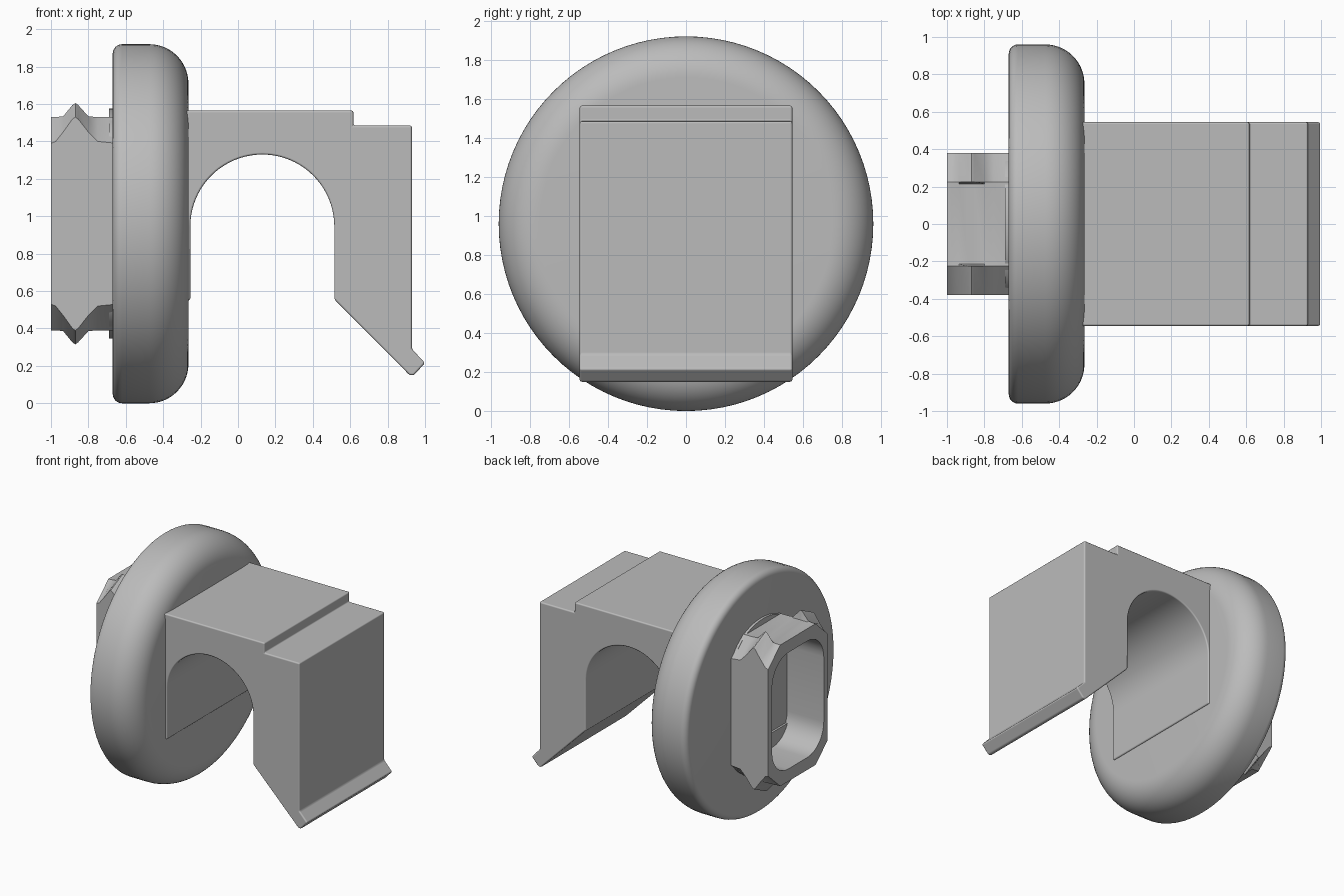
import bpy, bmesh
from math import sin, cos, pi, radians

cube = bpy.data.objects.get("Cube")
if cube:
    bpy.data.objects.remove(cube, do_unlink=True)

MID = 0.96  # height of the shared axis

grey = bpy.data.materials.new("plain grey")
grey.use_nodes = True
colour = (0.5, 0.5, 0.5, 1)
grey.diffuse_color = colour
grey.node_tree.nodes["Principled BSDF"].inputs["Base Color"].default_value = colour


def finish(name, bm, bevel=0, angle=35):
    bmesh.ops.recalc_face_normals(bm, faces=bm.faces)
    mesh = bpy.data.meshes.new(name)
    bm.to_mesh(mesh)
    bm.free()
    mesh.materials.append(grey)
    ob = bpy.data.objects.new(name, mesh)
    bpy.context.collection.objects.link(ob)
    bpy.ops.object.select_all(action='DESELECT')
    ob.select_set(True)
    bpy.context.view_layer.objects.active = ob
    bpy.ops.object.shade_smooth_by_angle(angle=radians(angle))
    if bevel:
        mod = ob.modifiers.new("soft edges", 'BEVEL')
        mod.width = bevel
        mod.segments = 3
        mod.limit_method = 'ANGLE'
        mod.angle_limit = radians(30)
        mod.harden_normals = True
    return ob


def arc(cx, cy, rx, ry, start, end, n):
    steps = [radians(start + (end - start) * i / n) for i in range(n + 1)]
    return [(cx + rx * cos(a), cy + ry * sin(a)) for a in steps]


def prism(points, vec):
    bm = bmesh.new()
    face = bm.faces.new([bm.verts.new(p) for p in points])
    ext = bmesh.ops.extrude_face_region(bm, geom=[face], use_keep_orig=True)
    moved = [v for v in ext["geom"] if isinstance(v, bmesh.types.BMVert)]
    bmesh.ops.translate(bm, verts=moved, vec=vec)
    return bm


def skin(bm, a, b):
    for i in range(len(a)):
        j = (i + 1) % len(a)
        bm.faces.new((a[i], a[j], b[j], b[i]))


# Round flange: lathed profile of (x, radius)
profile = [(-0.67, 0)] + arc(-0.62, 0.91, 0.05, 0.05, 180, 90, 6)
profile += arc(-0.475, 0.75, 0.21, 0.21, 90, 0, 14) + [(-0.265, 0)]
bm = bmesh.new()
verts = [bm.verts.new((x, 0, MID + r)) for x, r in profile]
edges = [bm.edges.new(pair) for pair in zip(verts, verts[1:])]
bmesh.ops.spin(bm, geom=verts + edges, cent=(0, 0, MID), axis=(1, 0, 0),
               angle=2 * pi, steps=96)
bmesh.ops.remove_doubles(bm, verts=bm.verts, dist=0.0005)
finish("round_flange", bm)

# Hook block: side outline with an arched opening and a lipped tip
outline = [(-0.35, 1.565), (0.617, 1.565), (0.617, 1.485), (0.93, 1.485),
           (0.93, 0.29), (1.0, 0.215), (0.94, 0.15), (0.918, 0.15),
           (0.515, 0.555)]
outline += arc(0.13, 0.945, 0.385, 0.385, 0, 180, 40)
outline += [(-0.255, 0.55), (-0.35, 0.55)]
bm = prism([(x, -0.545, z) for x, z in outline], (0, 1.09, 0))
finish("hook_block", bm, bevel=0.013)

# Hollow plug: octagonal tube whose corners swell into a snap ridge
# Stations are (x, ridge lift, height of the corner's outer edge)
stations = [(-1.0, 0, 0.43), (-0.975, 0, 0.44), (-0.935, 0.004, 0.49),
            (-0.885, 0.065, 0.56), (-0.87, 0.075, 0.57), (-0.855, 0.065, 0.56),
            (-0.8, 0.004, 0.49), (-0.75, 0, 0.44), (-0.65, 0, 0.43)]
bm = bmesh.new()
rings = []
for x, lift, side in stations:
    quarter = [(0.38, side), (0.225, 0.57 + lift), (0.215, 0.57)]
    half = quarter + [(-y, z) for y, z in reversed(quarter)]
    loop = half + [(-y, -z) for y, z in half]
    rings.append([bm.verts.new((x, y, MID + z)) for y, z in loop])
for a, b in zip(rings, rings[1:]):
    skin(bm, a, b)

# Rounded bore of the plug
bore = []
for sy, sz, start in ((1, 1, 0), (-1, 1, 90), (-1, -1, 180), (1, -1, 270)):
    bore += arc(sy * 0.12, sz * 0.26, 0.21, 0.21, start, start + 90, 8)
mouth, floor = [[bm.verts.new((x, y, MID + z)) for y, z in bore]
                for x in (-1.0, -0.673)]
skin(bm, mouth, floor)
bm.faces.new(floor)
rim = [bm.edges.get((loop[i - 1], loop[i]))
       for loop in (rings[0], mouth) for i in range(len(loop))]
bmesh.ops.triangle_fill(bm, edges=rim, use_beauty=True)
finish("hollow_plug", bm, angle=28)

# Thin arched collars where the plug meets the flange
for name, s in (("upper_collar", 1), ("lower_collar", -1)):
    arch = arc(0, 0.35, 0.38, 0.265, 0, 180, 24)
    bm = prism([(-0.69, y, MID + s * z) for y, z in arch], (0.03, 0, 0))
    finish(name, bm)
